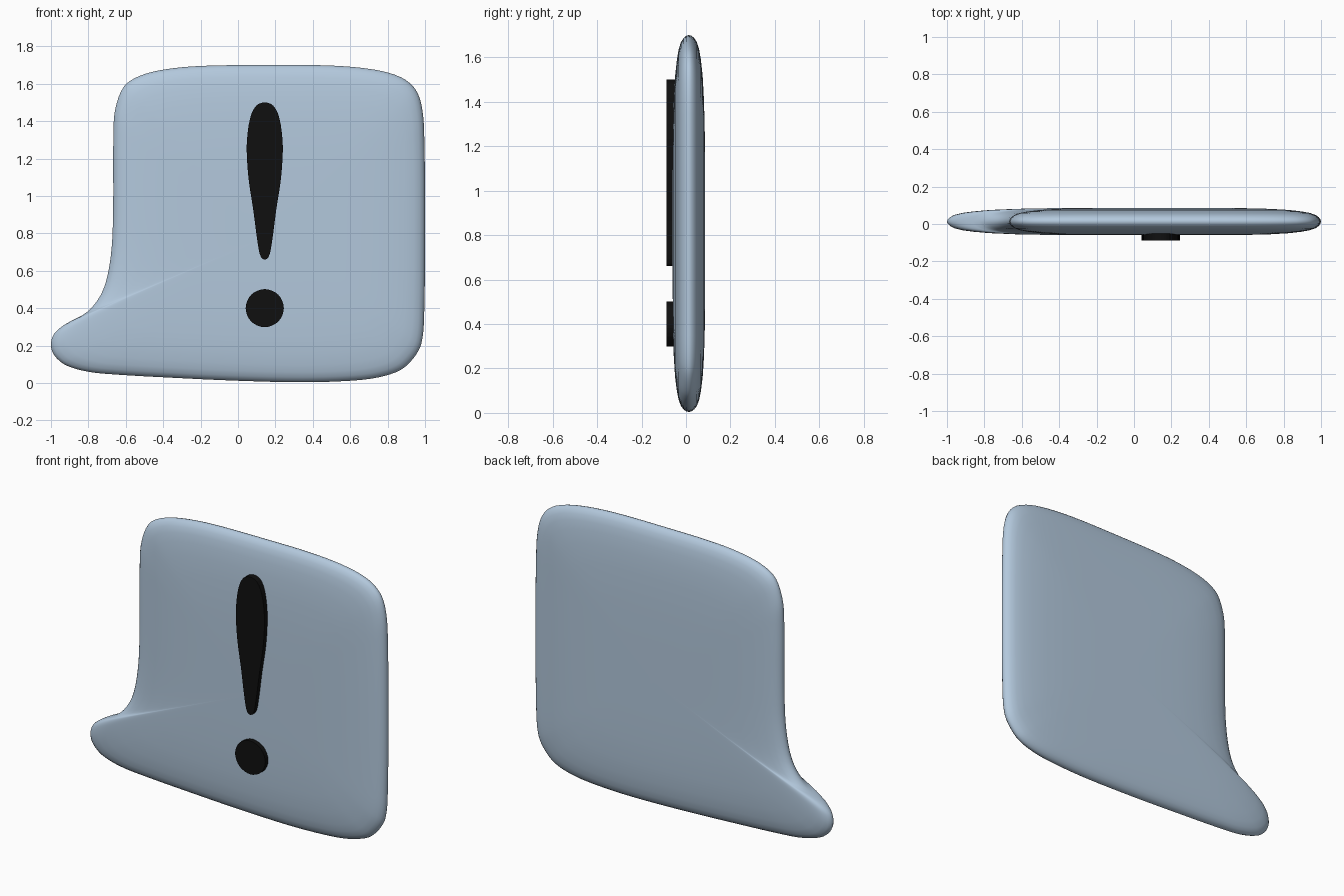
import bpy
import bmesh
from mathutils import Vector

cube = bpy.data.objects.get("Cube")
if cube:
    bpy.data.objects.remove(cube, do_unlink=True)


def make_material(name, colour):
    mat = bpy.data.materials.new(name)
    mat.use_nodes = True
    mat.diffuse_color = (*colour, 1)
    mat.node_tree.nodes["Principled BSDF"].inputs["Base Color"].default_value = (*colour, 1)
    return mat


def smooth_loop(points, steps):
    """Closed Catmull-Rom curve through the given 2D points."""
    pts = [Vector(p) for p in points]
    count = len(pts)
    curve = []
    for i in range(count):
        a, b, c, d = (pts[(i + k) % count] for k in (-1, 0, 1, 2))
        # limit tangents so uneven spacing does not overshoot
        span = (c - b).length
        tan_b = (c - a) * (span / ((c - b).length + (b - a).length))
        tan_c = (d - b) * (span / ((d - c).length + (c - b).length))
        for s in range(steps):
            t = s / steps
            curve.append(b * (2*t**3 - 3*t**2 + 1) + tan_b * (t**3 - 2*t**2 + t)
                         + c * (3*t**2 - 2*t**3) + tan_c * (t**3 - t**2))
    return curve


def finish(name, bm, mat):
    bmesh.ops.recalc_face_normals(bm, faces=bm.faces[:])
    mesh = bpy.data.meshes.new(name)
    bm.to_mesh(mesh)
    bm.free()
    mesh.materials.append(mat)
    obj = bpy.data.objects.new(name, mesh)
    bpy.context.collection.objects.link(obj)
    return obj


def bridge(bm, ring_a, ring_b):
    count = len(ring_a)
    for i in range(count):
        j = (i + 1) % count
        bm.faces.new((ring_a[i], ring_a[j], ring_b[j], ring_b[i]))


def pillow(name, outline, centre, mid_y, profile, mat):
    """Domed slab: the outline shrinks toward the centre as each side swells."""
    bm = bmesh.new()
    centre = Vector(centre)

    def ring(scale, y):
        flat = [centre + (p - centre) * scale for p in outline]
        return [bm.verts.new((p.x, y, p.y)) for p in flat]

    rim = ring(1, mid_y)
    for side in (-1, 1):
        last = rim
        for scale, height in profile:
            current = ring(scale, mid_y + side * height)
            bridge(bm, last, current)
            last = current
        tip = bm.verts.new((centre.x, mid_y + side * profile[-1][1], centre.y))
        for i in range(len(last)):
            bm.faces.new((last[i], last[(i + 1) % len(last)], tip))
    return finish(name, bm, mat)


def plate(name, outline, front, back, mat):
    """Flat extruded shape with straight sides."""
    bm = bmesh.new()
    rings = [[bm.verts.new((p.x, y, p.y)) for p in outline] for y in (front, back)]
    bridge(bm, *rings)
    for ring in rings:
        bm.faces.new(ring)
    return finish(name, bm, mat)


blue = make_material("pale blue", (0.45, 0.58, 0.72))
black = make_material("black", (0.005, 0.005, 0.005))

# Speech bubble: rounded square with a tail at the lower corner
bubble_points = [
    (.15, 1.7), (.5, 1.697), (.73, 1.675), (.87, 1.635), (.945, 1.575), (.98, 1.49),
    (.995, 1.35), (1, .85), (.995, .35), (.98, .21), (.94, .135), (.87, .07),
    (.75, .03), (.6, .012), (.35, .004), (0, .012), (-.35, .028), (-.65, .045),
    (-.8, .06), (-.92, .095), (-.98, .145), (-1, .2), (-.985, .26), (-.93, .31),
    (-.8, .385), (-.72, .5), (-.68, .68), (-.668, .9), (-.666, 1.35), (-.655, 1.47),
    (-.61, 1.585), (-.53, 1.64), (-.4, 1.675), (-.2, 1.695)]
bubble_profile = [(.996, .012), (.985, .024), (.965, .036), (.93, .046), (.88, .054),
                  (.8, .062), (.68, .068), (.5, .072), (.25, .073)]
bubble = pillow("speech_bubble", smooth_loop(bubble_points, 4), (.15, .78), .013,
                bubble_profile, blue)
for poly in bubble.data.polygons:
    poly.use_smooth = True

# Exclamation stroke: a mirrored teardrop
mark_x = .143
half = [(.045, 1.483), (.077, 1.42), (.095, 1.3), (.095, 1.2), (.085, 1.08),
        (.062, .93), (.035, .73), (.02, .673)]
drop = [(0, 1.5)] + half + [(0, .66)] + [(-x, z) for x, z in reversed(half)]
drop = [(mark_x + x, z) for x, z in drop]
plate("exclamation_stroke", smooth_loop(drop, 3), -.087, -.045, black)

# Exclamation dot
radius = .102
dot = [(mark_x + radius * x, .4 + radius * z) for x, z in ((1, 0), (0, 1), (-1, 0), (0, -1))]
diagonals = [(mark_x + radius * x * .7071, .4 + radius * z * .7071)
             for x, z in ((1, 1), (-1, 1), (-1, -1), (1, -1))]
dot = [p for pair in zip(dot, diagonals) for p in pair]
plate("exclamation_dot", smooth_loop(dot, 4), -.087, -.045, black)
